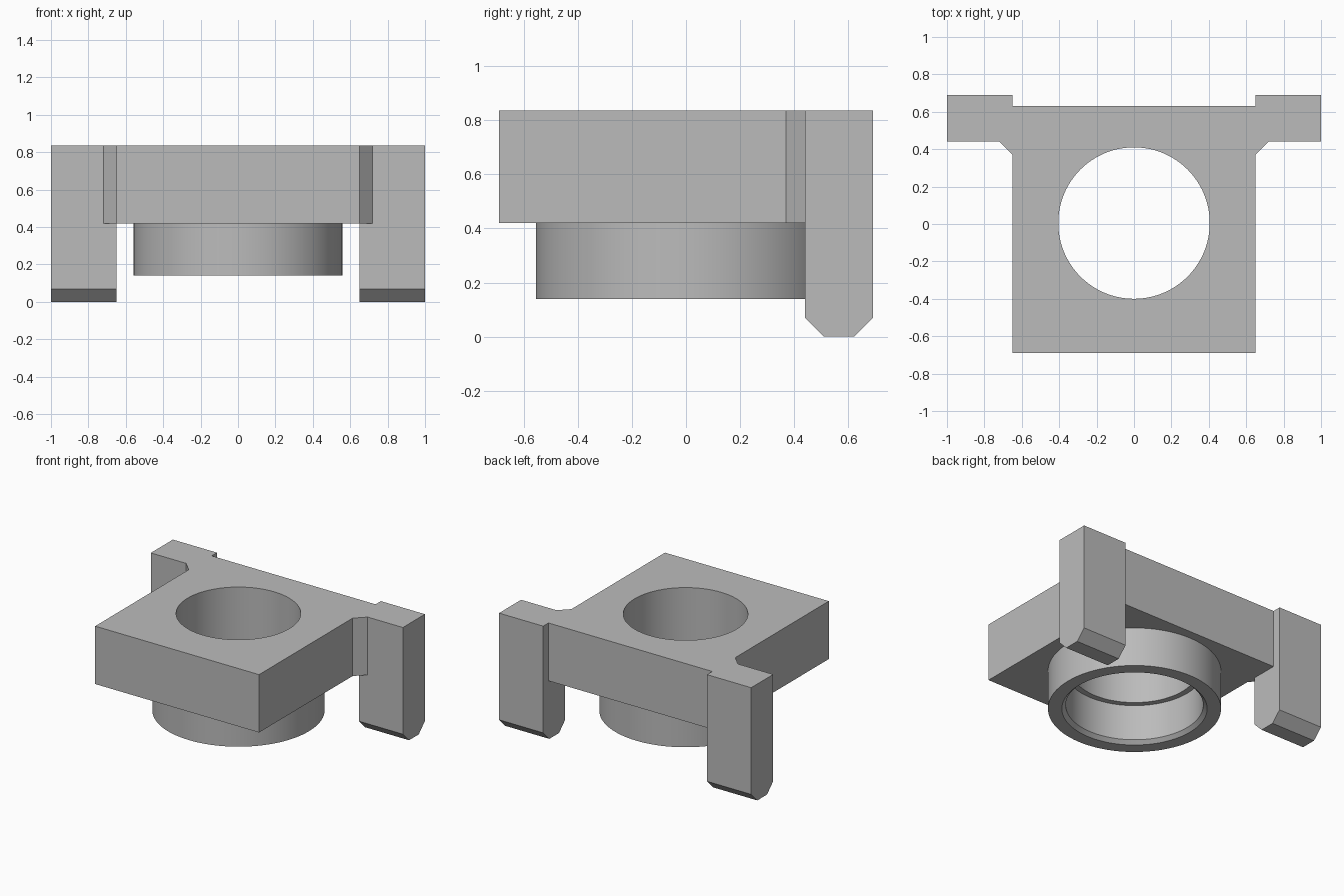
import bpy, bmesh, math
from mathutils import Matrix, Vector

start = bpy.data.objects.get("Cube")
if start:
    bpy.data.objects.remove(start, do_unlink=True)

TOP, UNDER, RING_BOTTOM = 0.835, 0.42, 0.14
CENTRE_Y = 0.005
SEGMENTS = 96

grey = bpy.data.materials.new("plain grey")
grey.use_nodes = True
grey.diffuse_color = (0.5, 0.5, 0.5, 1)
grey.node_tree.nodes["Principled BSDF"].inputs["Base Color"].default_value = (0.5, 0.5, 0.5, 1)


def finish(bm, name):
    bmesh.ops.recalc_face_normals(bm, faces=bm.faces)
    mesh = bpy.data.meshes.new(name)
    bm.to_mesh(mesh)
    bm.free()
    mesh.materials.append(grey)
    obj = bpy.data.objects.new(name, mesh)
    bpy.context.collection.objects.link(obj)
    return obj


def extrude(name, points, offset):
    """Solid made by sweeping a flat outline along an offset."""
    bm = bmesh.new()
    face = bm.faces.new([bm.verts.new(p) for p in points])
    swept = bmesh.ops.extrude_face_region(bm, geom=[face])["geom"]
    bmesh.ops.translate(bm, vec=Vector(offset),
                        verts=[v for v in swept if isinstance(v, bmesh.types.BMVert)])
    return finish(bm, name)


def combine(target, tool, operation):
    """Apply a boolean and remove the tool."""
    mod = target.modifiers.new(operation.lower(), 'BOOLEAN')
    mod.operation, mod.object, mod.solver = operation, tool, 'EXACT'
    bpy.context.view_layer.objects.active = target
    bpy.ops.object.modifier_apply(modifier=mod.name)
    bpy.data.objects.remove(tool, do_unlink=True)


def smooth(obj):
    bpy.ops.object.select_all(action='DESELECT')
    obj.select_set(True)
    bpy.context.view_layer.objects.active = obj
    bpy.ops.object.shade_smooth_by_angle(angle=math.radians(30))


# Plate with gussets and side arms, as one mirrored outline
half = [(0.65, -0.69), (0.65, 0.37), (0.72, 0.44), (1, 0.44),
        (1, 0.69), (0.65, 0.69), (0.65, 0.63)]
outline = half + [(-x, y) for x, y in reversed(half)]
bracket = extrude("bracket", [(x, y, UNDER) for x, y in outline], (0, 0, TOP - UNDER))

# Legs with chamfered feet
foot = [(0.44, TOP), (0.44, 0.07), (0.51, 0), (0.62, 0), (0.69, 0.07), (0.69, TOP)]
for x in (0.65, -1):
    leg = extrude("leg", [(x, y, z) for y, z in foot], (0.35, 0, 0))
    combine(bracket, leg, 'UNION')

# Round bore through the plate
bm = bmesh.new()
bmesh.ops.create_cone(bm, cap_ends=True, segments=SEGMENTS, radius1=0.405, radius2=0.405,
                      depth=2, matrix=Matrix.Translation((0, CENTRE_Y, 0.5)))
cutter = finish(bm, "bore_cutter")
cutter.hide_render = True
combine(bracket, cutter, 'DIFFERENCE')
smooth(bracket)

# Collar below the plate: wider bore with a chamfered mouth
profile = [(0.56, UNDER), (0.56, RING_BOTTOM), (0.47, RING_BOTTOM),
           (0.445, RING_BOTTOM + 0.025), (0.445, UNDER)]
bm = bmesh.new()
verts = [bm.verts.new((r, 0, z)) for r, z in profile]
edges = [bm.edges.new(pair) for pair in zip(verts, verts[1:])]
bmesh.ops.spin(bm, geom=verts + edges, cent=(0, 0, 0), axis=(0, 0, 1),
               angle=math.tau, steps=SEGMENTS, use_merge=True)
bmesh.ops.remove_doubles(bm, verts=bm.verts, dist=0.0001)
bmesh.ops.translate(bm, verts=bm.verts, vec=(0, CENTRE_Y, 0))
collar = finish(bm, "collar")
# Keep the open collar's faces pointing outward
lip = min(collar.data.polygons, key=lambda p: p.center.z)
if lip.normal.z > 0:
    collar.data.flip_normals()
smooth(collar)
